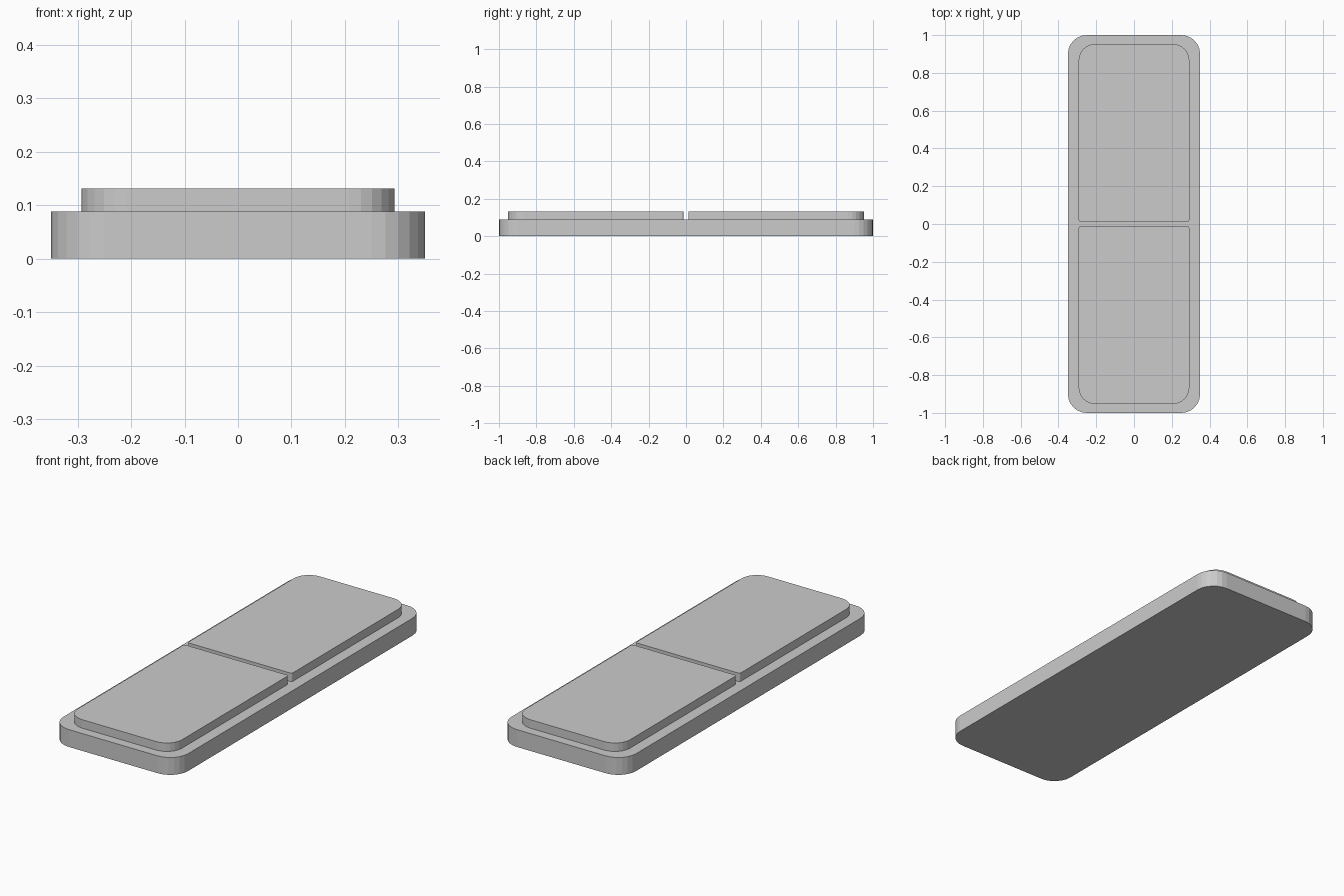
import bpy, bmesh
from math import cos, sin, pi

if "Cube" in bpy.data.objects:
    bpy.data.objects.remove(bpy.data.objects["Cube"])


def rounded_slab(name, x, y0, y1, z0, z1, r0, r1, segs=6):
    """Extruded rounded rectangle; r0 / r1 are corner radii at the y0 / y1 ends."""
    corners = [(x - r1, y1 - r1, r1, 0), (-x + r1, y1 - r1, r1, 1),
               (-x + r0, y0 + r0, r0, 2), (x - r0, y0 + r0, r0, 3)]
    bm = bmesh.new()
    ring = []
    for cx, cy, r, quarter in corners:
        for i in range(segs + 1):
            a = (quarter + i / segs) * pi / 2
            ring.append(bm.verts.new((cx + r * cos(a), cy + r * sin(a), z0)))
    face = bm.faces.new(ring)
    top = bmesh.ops.extrude_face_region(bm, geom=[face], use_keep_orig=True)
    verts = [g for g in top["geom"] if isinstance(g, bmesh.types.BMVert)]
    bmesh.ops.translate(bm, verts=verts, vec=(0, 0, z1 - z0))
    bmesh.ops.recalc_face_normals(bm, faces=bm.faces)
    mesh = bpy.data.meshes.new(name)
    bm.to_mesh(mesh)
    bm.free()
    obj = bpy.data.objects.new(name, mesh)
    bpy.context.collection.objects.link(obj)
    return obj


# Base plate
rounded_slab("base_plate", 0.35, -1.0, 1.0, 0.0, 0.088, 0.1, 0.1)

# Two raised pads with a narrow gap between them
rounded_slab("front_pad", 0.293, -0.952, -0.013, 0.088, 0.131, 0.085, 0.01)
rounded_slab("back_pad", 0.293, 0.013, 0.952, 0.088, 0.131, 0.01, 0.085)
